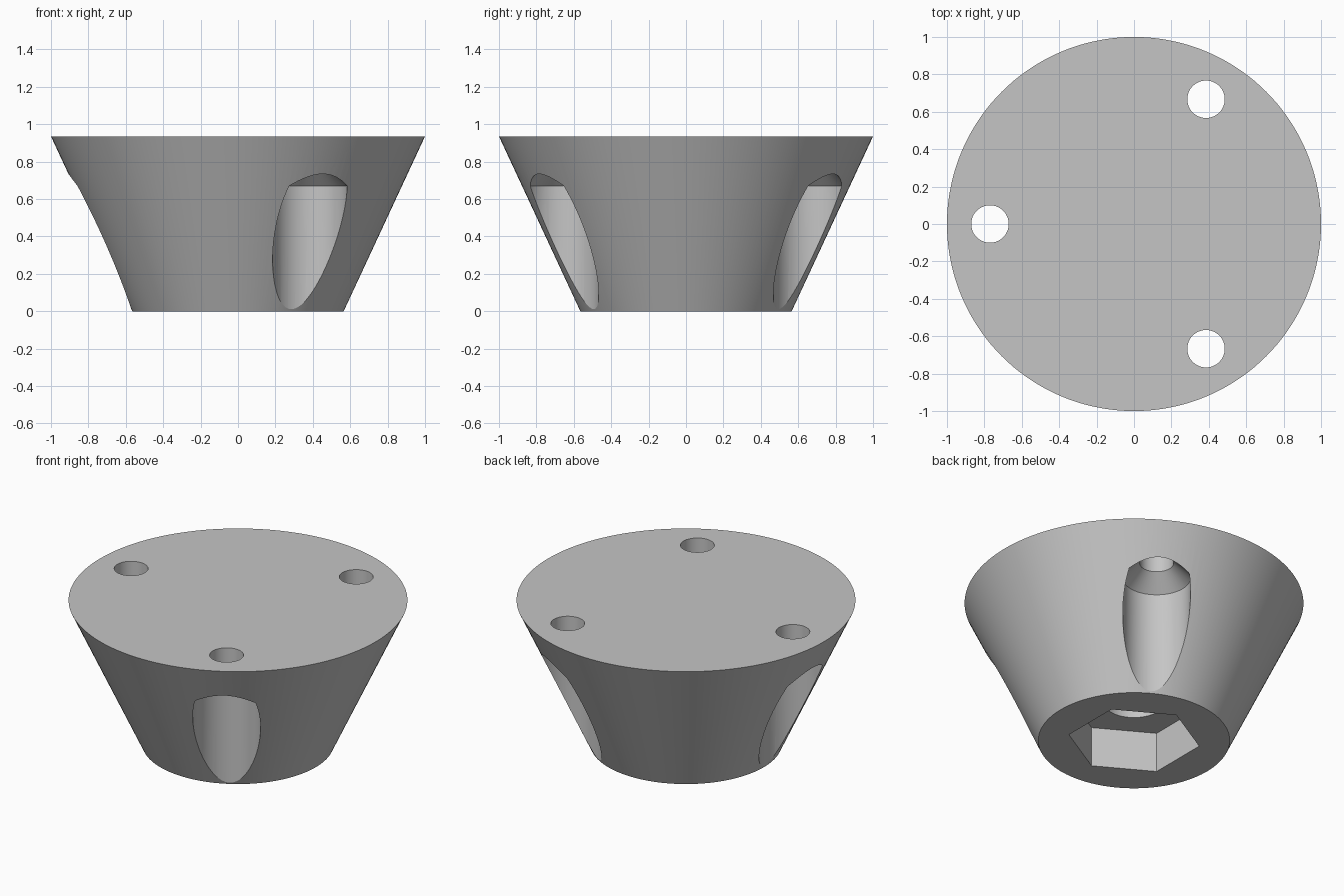
import bpy, bmesh
from math import cos, sin, pi, radians

if "Cube" in bpy.data.objects:
    bpy.data.objects.remove(bpy.data.objects["Cube"])

HEIGHT = 0.935
GREY = (0.56, 0.56, 0.56, 1)

grey = bpy.data.materials.new("plain grey")
grey.use_nodes = True
grey.diffuse_color = GREY
grey.node_tree.nodes["Principled BSDF"].inputs["Base Color"].default_value = GREY


def lathe(name, profile, sides, x=0, y=0, turn=0):
    """Closed solid made of stacked rings given as (radius, z)."""
    bm = bmesh.new()
    rings = []
    for r, z in profile:
        angles = [turn + 2 * pi * i / sides for i in range(sides)]
        rings.append([bm.verts.new((x + r * cos(a), y + r * sin(a), z)) for a in angles])
    bm.faces.new(rings[0][::-1])
    bm.faces.new(rings[-1])
    for low, high in zip(rings, rings[1:]):
        for i in range(sides):
            j = (i + 1) % sides
            bm.faces.new((low[i], low[j], high[j], high[i]))
    mesh = bpy.data.meshes.new(name)
    bm.to_mesh(mesh)
    bm.free()
    mesh.materials.append(grey)
    obj = bpy.data.objects.new(name, mesh)
    bpy.context.collection.objects.link(obj)
    return obj


# Tapered round foot
foot = lathe("tapered_foot", [(0.565, 0), (1.0, HEIGHT)], 144)

# Three screw holes: wide bore from below, countersink, narrow through hole
cutters = []
for angle in (60, 180, 300):
    a = radians(angle)
    cutters.append(lathe("screw_hole_cutter",
                         [(0.2, -0.1), (0.2, 0.67), (0.1, 0.77), (0.1, HEIGHT + 0.1)],
                         64, 0.77 * cos(a), 0.77 * sin(a), a))

# Hexagonal nut pocket and blind bolt bore in the underside
cutters.append(lathe("nut_pocket_cutter", [(0.39, -0.1), (0.39, 0.26)], 6, turn=pi / 2))
cutters.append(lathe("bolt_bore_cutter", [(0.18, 0.2), (0.18, 0.65)], 64))

# Cut everything out and discard the cutters
bpy.context.view_layer.objects.active = foot
for cutter in cutters:
    cutter.hide_render = True
    mod = foot.modifiers.new("cut", "BOOLEAN")
    mod.operation = "DIFFERENCE"
    mod.solver = "EXACT"
    mod.object = cutter
    bpy.ops.object.modifier_apply(modifier=mod.name)
    bpy.data.objects.remove(cutter)

# Smooth walls with crisp rims
bpy.ops.object.select_all(action="DESELECT")
foot.select_set(True)
bpy.ops.object.shade_smooth_by_angle(angle=radians(25))
